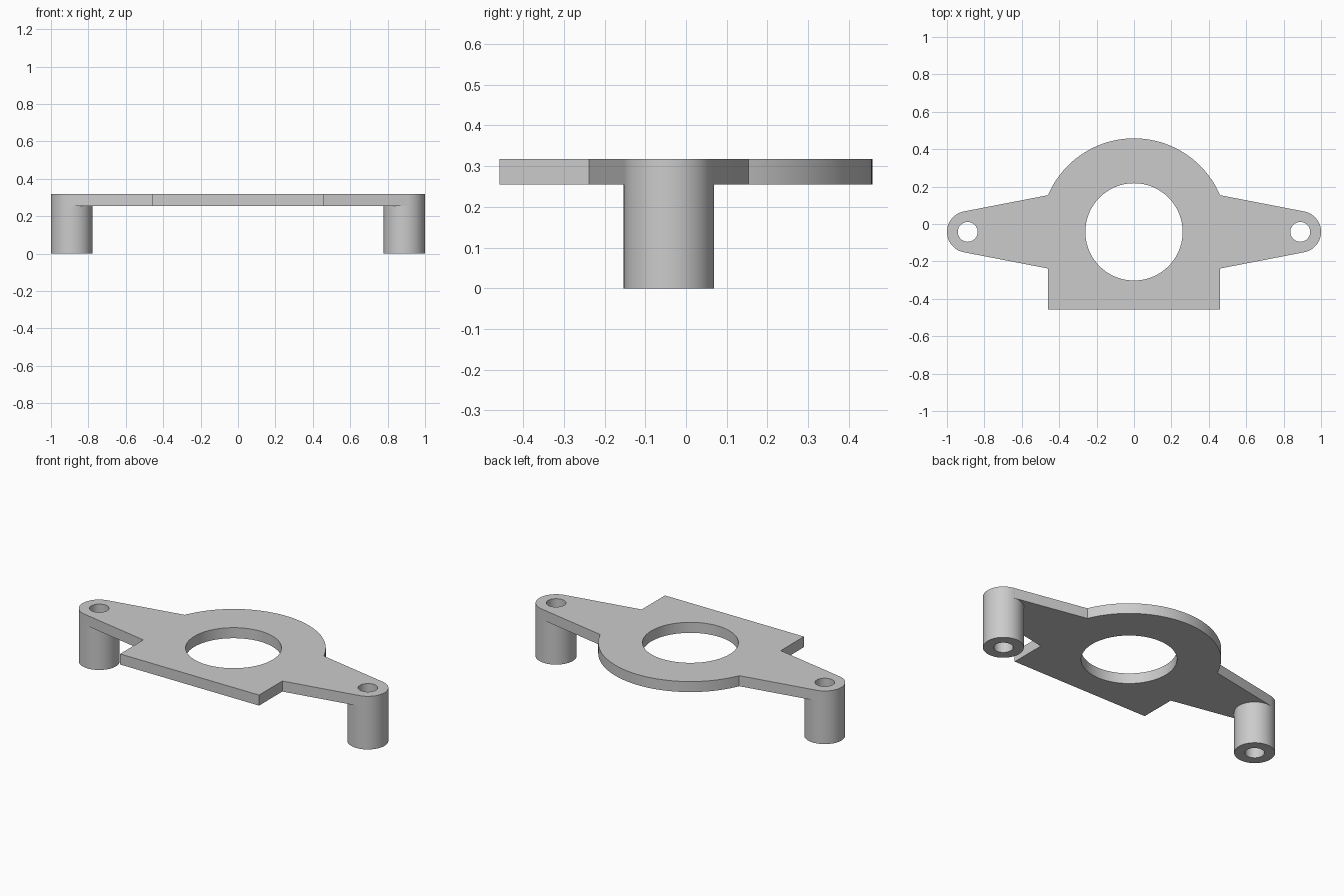
import bpy
import bmesh
from math import cos, sin, pi, radians, atan2, hypot, asin
from mathutils import Vector

cube = bpy.data.objects.get("Cube")
if cube:
    bpy.data.objects.remove(cube, do_unlink=True)

# Main dimensions
CY = -0.042                  # shared centre line of bore and posts
PLATE_BOTTOM, PLATE_TOP = 0.255, 0.318
POST_X, POST_R, BOLT_R = 0.889, 0.111, 0.053
DISC_R, BORE_R = 0.5, 0.26
HALF_W, FRONT_Y = 0.46, -0.458

grey = bpy.data.materials.new("plain grey")
grey.use_nodes = True
grey.diffuse_color = (0.6, 0.6, 0.6, 1)
grey.node_tree.nodes["Principled BSDF"].inputs["Base Color"].default_value = (0.6, 0.6, 0.6, 1)


def arc(cx, cy, r, start, end, steps):
    """Points along an arc, both ends included."""
    return [(cx + r * cos(start + (end - start) * i / steps),
             cy + r * sin(start + (end - start) * i / steps)) for i in range(steps + 1)]


def circle(cx, cy, r, steps=64):
    return arc(cx, cy, r, 0, 2 * pi, steps)[:-1]


def extruded(name, loops, z0, z1, open_top=False):
    """Fill the first loop, leaving the others as holes, and extrude it upward."""
    bm = bmesh.new()
    edges = []
    for loop in loops:
        verts = [bm.verts.new((x, y, z0)) for x, y in loop]
        edges += [bm.edges.new((a, b)) for a, b in zip(verts, verts[1:] + verts[:1])]
    bmesh.ops.triangle_fill(bm, edges=edges, use_beauty=True, normal=(0, 0, 1))
    result = bmesh.ops.extrude_face_region(bm, geom=bm.faces[:], use_keep_orig=True)
    top = [g for g in result["geom"] if isinstance(g, bmesh.types.BMVert)]
    bmesh.ops.translate(bm, verts=top, vec=Vector((0, 0, z1 - z0)))
    bmesh.ops.recalc_face_normals(bm, faces=bm.faces[:])
    if open_top:
        caps = [f for f in bm.faces if all(v.co.z > z1 - 1e-4 for v in f.verts)]
        bmesh.ops.delete(bm, geom=caps, context="FACES_ONLY")
    mesh = bpy.data.meshes.new(name)
    bm.to_mesh(mesh)
    bm.free()
    mesh.materials.append(grey)
    obj = bpy.data.objects.new(name, mesh)
    bpy.context.collection.objects.link(obj)
    bpy.ops.object.select_all(action="DESELECT")
    obj.select_set(True)
    bpy.context.view_layer.objects.active = obj
    bpy.ops.object.shade_smooth_by_angle(angle=radians(30))
    return obj


# Plate outline: round back, square front, tapered ears tangent to the post ends
shoulder = (DISC_R ** 2 - HALF_W ** 2) ** 0.5
dx, dy = POST_X - HALF_W, shoulder
tangent = atan2(dy, -dx) - (pi / 2 - asin(POST_R / hypot(dx, dy)))
corner = atan2(shoulder, HALF_W)
right_ear = arc(POST_X, CY, POST_R, -tangent, tangent, 32)
left_ear = [(-x, 2 * CY - y) for x, y in right_ear]
outline = ([(-HALF_W, FRONT_Y), (HALF_W, FRONT_Y), (HALF_W, CY - shoulder)]
           + right_ear
           + arc(0, CY, DISC_R, corner, pi - corner, 48)
           + left_ear
           + [(-HALF_W, CY - shoulder)])
holes = [circle(0, CY, BORE_R, 96)] + [circle(s * POST_X, CY, BOLT_R) for s in (-1, 1)]
extruded("mounting_plate", [outline] + holes, PLATE_BOTTOM, PLATE_TOP)

# Hollow standoff posts under each ear
for side, s in (("left", 1), ("right", -1)):
    extruded(side + "_post",
             [circle(s * POST_X, CY, POST_R), circle(s * POST_X, CY, BOLT_R)],
             0, PLATE_BOTTOM, open_top=True)
